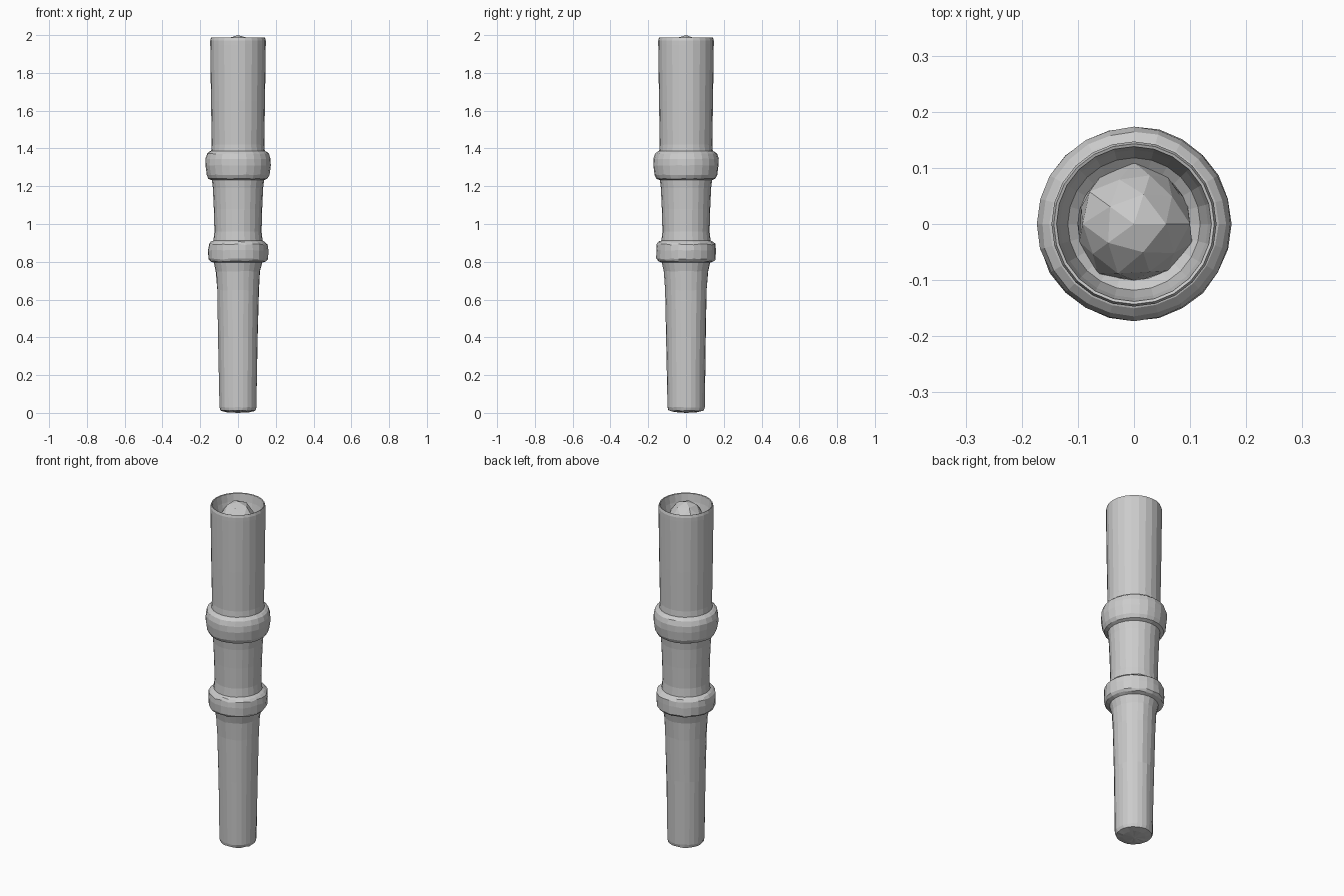
import bpy, bmesh, math, random

if "Cube" in bpy.data.objects:
    bpy.data.objects.remove(bpy.data.objects["Cube"])

random.seed(4)
SIDES = 24


def lathe(name, profile, rough=0.0):
    """Spin (radius, z) points around z; inner rings may be roughened."""
    bm = bmesh.new()
    rings = []
    for k, (r, z) in enumerate(profile):
        if r == 0:
            rings.append([bm.verts.new((0, 0, z))])
            continue
        j = rough if 0 < k < len(profile) - 1 else 0
        ring = []
        for i in range(SIDES):
            a = 2 * math.pi * i / SIDES
            rr = r + random.uniform(-j, j)
            zz = z + random.uniform(-j, j)
            ring.append(bm.verts.new((rr * math.cos(a), rr * math.sin(a), zz)))
        rings.append(ring)
    for lo, hi in zip(rings, rings[1:]):
        for i in range(SIDES):
            n = (i + 1) % SIDES
            if len(lo) == 1:
                bm.faces.new((lo[0], hi[n], hi[i]))
            elif len(hi) == 1:
                bm.faces.new((lo[i], lo[n], hi[0]))
            else:
                bm.faces.new((lo[i], lo[n], hi[n], hi[i]))
    mesh = bpy.data.meshes.new(name)
    bm.to_mesh(mesh)
    bm.free()
    obj = bpy.data.objects.new(name, mesh)
    bpy.context.collection.objects.link(obj)
    return obj


# Tapered handle with a worn, closed butt end
lathe("handle", [(0, 0), (0.06, 0.005), (0.094, 0.012), (0.099, 0.03), (0.104, 0.4),
                 (0.111, 0.65), (0.117, 0.75), (0.128, 0.795)], 0.002)

# Lower collar
lathe("lower_collar", [(0.128, 0.795), (0.148, 0.802), (0.156, 0.815), (0.16, 0.86),
                       (0.156, 0.892), (0.145, 0.905), (0.130, 0.912)], 0.003)

# Grip between the collars
lathe("grip", [(0.130, 0.912), (0.125, 0.96), (0.128, 1.08), (0.133, 1.19),
               (0.138, 1.232)])

# Upper collar
lathe("upper_collar", [(0.138, 1.232), (0.156, 1.24), (0.166, 1.26), (0.173, 1.31),
                       (0.172, 1.345), (0.164, 1.372), (0.150, 1.384),
                       (0.142, 1.387)], 0.0015)

# Hollow cup: outer wall, rim, inner wall and floor
lathe("cup", [(0.142, 1.387), (0.139, 1.42), (0.143, 1.65), (0.147, 1.95),
              (0.147, 1.972), (0.143, 1.987), (0.138, 1.985), (0.132, 1.94),
              (0.118, 1.88), (0.10, 1.865)])

# Rough coal lump sitting in the cup
bm = bmesh.new()
bmesh.ops.create_icosphere(bm, subdivisions=2, radius=1)
bmesh.ops.bisect_plane(bm, geom=bm.verts[:] + bm.edges[:] + bm.faces[:],
                       plane_co=(0, 0, -0.05), plane_no=(0, 0, -1), clear_outer=True)
for v in bm.verts:
    s = random.uniform(0.92, 1.06)
    v.co.x *= 0.106 * s
    v.co.y *= 0.106 * s
    v.co.z = 1.865 + v.co.z * 0.128 * random.uniform(0.93, 1.0)
top = max(v.co.z for v in bm.verts)
for v in bm.verts:
    v.co.z += (2.0 - top) * max(0, (v.co.z - 1.865) / (top - 1.865))
mesh = bpy.data.meshes.new("coal_lump")
bm.to_mesh(mesh)
bm.free()
bpy.context.collection.objects.link(bpy.data.objects.new("coal_lump", mesh))
